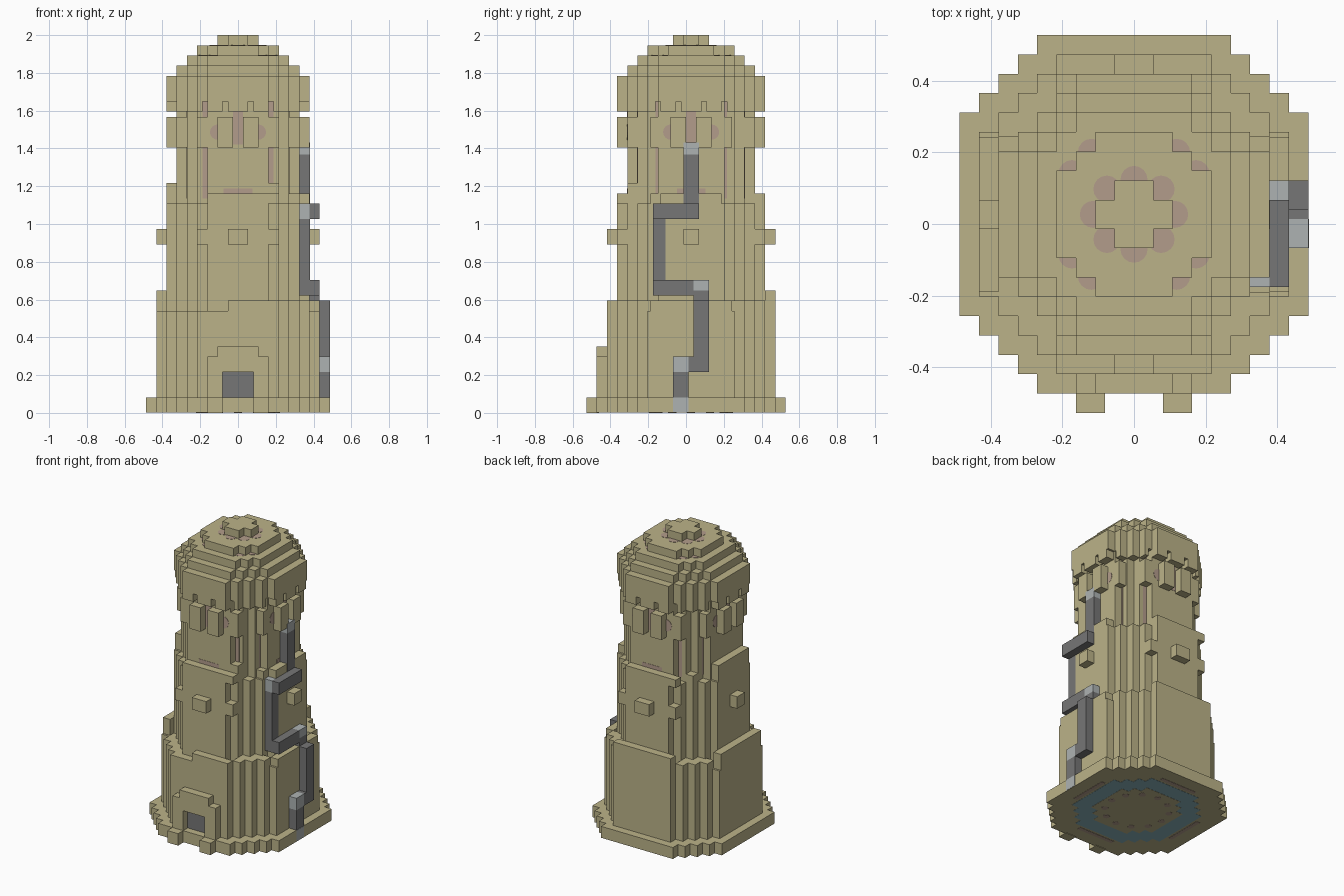
import bpy, bmesh, math
from mathutils import Matrix, Vector

cube = bpy.data.objects.get("Cube")
if cube:
    bpy.data.objects.remove(cube, do_unlink=True)

U = 2 / 37      # block size
CY = 0.5        # tower axis offset in y, in blocks


def material(name, rgb):
    m = bpy.data.materials.new(name)
    m.use_nodes = True
    m.diffuse_color = (*rgb, 1)
    m.node_tree.nodes["Principled BSDF"].inputs["Base Color"].default_value = (*rgb, 1)
    return m


STONE = material("sandstone", (0.50, 0.45, 0.25))
STAIN = material("pink stain", (0.45, 0.335, 0.26))
DARK = material("dark grey metal", (0.18, 0.18, 0.18))
LIGHT = material("light grey metal", (0.42, 0.45, 0.45))
TEAL = material("pale teal", (0.25, 0.43, 0.48))


def finish(name, bm, mat):
    bmesh.ops.scale(bm, vec=(U, U, U), verts=bm.verts)
    bmesh.ops.recalc_face_normals(bm, faces=bm.faces)
    me = bpy.data.meshes.new(name)
    bm.to_mesh(me)
    bm.free()
    me.materials.append(mat)
    ob = bpy.data.objects.new(name, me)
    bpy.context.collection.objects.link(ob)
    return ob


def boxes(name, mat, items):
    """Boxes given as (x0, x1, y0, y1, z0, z1) in blocks."""
    bm = bmesh.new()
    for x0, x1, y0, y1, z0, z1 in items:
        m = Matrix.Translation(((x0 + x1) / 2, (y0 + y1) / 2, (z0 + z1) / 2))
        m = m @ Matrix.Diagonal((abs(x1 - x0), abs(y1 - y0), z1 - z0, 1))
        bmesh.ops.create_cube(bm, size=1, matrix=m)
    return finish(name, bm, mat)


def on_side(side, a0, a1, d0, d1, z0, z1):
    """Box on one wall: a runs along the wall, d is distance from the axis."""
    if side == "front":
        return (a0, a1, CY - d1 - .25, CY - d0 - .25, z0, z1)
    if side == "back":
        return (a0, a1, CY + d0 + .25, CY + d1 + .25, z0, z1)
    if side == "right":
        return (d0, d1, CY + a0, CY + a1, z0, z1)
    return (-d1, -d0, CY + a0, CY + a1, z0, z1)


SIDES = ("front", "back", "left", "right")


def stepped(name, mat, half, flat, z0, z1):
    """Octagon with staircase corners, extruded upwards."""
    q = []
    n = int(half - flat)
    for k in range(n + 1):
        q.append((half - k, flat + k + .25))
        if k < n:
            q.append((half - k - 1, flat + k + .25))
    ring = q + [(-x, y) for x, y in reversed(q)]
    ring += [(-x, -y) for x, y in q] + [(x, -y) for x, y in reversed(q)]
    bm = bmesh.new()
    face = bm.faces.new([bm.verts.new((x, y + CY, z0)) for x, y in ring])
    top = bmesh.ops.extrude_face_region(bm, geom=[face])["geom"]
    bmesh.ops.translate(bm, vec=(0, 0, z1 - z0),
                        verts=[v for v in top if isinstance(v, bmesh.types.BMVert)])
    return finish(name, bm, mat)


def discs(name, mat, items, r):
    """Thin round spots given as (centre, normal)."""
    bm = bmesh.new()
    for c, n in items:
        rot = Vector(n).to_track_quat("Z", "Y").to_matrix().to_4x4()
        bmesh.ops.create_cone(bm, cap_ends=True, segments=16, radius1=r, radius2=r,
                              depth=.06, matrix=Matrix.Translation(c) @ rot)
    return finish(name, bm, mat)


# Tower body, from the ground slab up to the neck
stepped("ground_slab", STONE, 9, 5, .06, 1.5)
stepped("lower_body", STONE, 8, 4, 1.5, 10)
stepped("middle_body", STONE, 7, 3, 10, 20.5)
stepped("neck", STONE, 6, 3, 20.5, 33)

# Uneven upper edges of the lower body
boxes("lower_rim", STONE, [
    on_side("left", -4, 4, 7, 8, 10, 12),
    on_side("back", -4, 4, 7, 8, 10, 12),
    on_side("right", -4, 4, 7, 8, 10, 11),
    on_side("front", -1, 4, 7, 8, 10, 11)]
    + [(sx * 4, sx * (4 + k), CY + sy * 4, CY + sy * (7.25 - k + 1), 10, 11)
       for sx in (-1, 1) for sy in (-1, 1) for k in (1, 2, 3) if (sx, sy) != (-1, -1)])

# Uneven upper edges of the middle body
boxes("middle_rim", STONE, [
    on_side("front", -3, 4, 6, 7, 20.5, 21.5),
    on_side("back", -4, 3, 6, 7, 20.5, 21.5),
    on_side("right", -3, 3, 6, 7, 20.5, 21.5),
    on_side("left", -3, 3, 6, 7, 20.5, 22.5),
    (4, 6, -3.5, -2.5, 20.5, 21.5), (3, 4, -5.75, -4.5, 20.5, 22.5),
    (-5, -3, 4, 5.75, 20.5, 21.5)])

# Stone studs around the middle, on the walls and in the corner steps
studs = [on_side(s, -w, w, 6.5, 8, 16.5, 18)
         for s, w in zip(SIDES, (1, 1, .75, .75))]
studs += [on_side(s, a, a + 1, 5.5, 7, 16.5, 18) for s in ("front", "back") for a in (-4, 3)]
boxes("studs", STONE, studs)

# Corbels below the crown
corbels = [on_side(s, a, b, 5.5, 7, 26, 29)
           for s in SIDES for a, b in ((-2, -.5), (.5, 2))]
corbels += [on_side(s, a, a + 1, 4.5, 6, 26, 29) for s in SIDES for a in (-4, 3)]
boxes("corbels", STONE, corbels)

# Crown with small slots along its lower edge
crown = stepped("crown", STONE, 7, 3, 29.5, 33)
slots = [(-3.5, -3), (-1.5, -1), (1, 1.5), (3, 3.5)]
cutters = [
    boxes("slot_cutter_y", STONE, [(a, b, -12, 12, 29, 30.5) for a, b in slots]),
    boxes("slot_cutter_x", STONE, [(-12, 12, a + CY, b + CY, 29, 30.5) for a, b in slots])]
for c in cutters:
    mod = crown.modifiers.new("slots", "BOOLEAN")
    mod.operation = "DIFFERENCE"
    mod.solver = "EXACT"
    mod.object = c
    c.hide_render = True
    c.hide_viewport = True

# Stepped dome
stepped("dome_step_1", STONE, 6, 3, 33, 34)
stepped("dome_step_2", STONE, 5, 3, 34, 35)
stepped("dome_step_3", STONE, 4, 2, 35, 36)
boxes("dome_cap", STONE, [(-2, 2, -.25, 1.25, 36, 37), (-1, 1, -1.25, 2.25, 36, 37)])

# Doorway with arch and two threshold blocks
boxes("door_arch", STONE, [
    (-3, -1.5, -8.75, -7.5, 1.5, 5.5), (1.5, 3, -8.75, -7.5, 1.5, 5.5),
    (-1.5, 1.5, -8.75, -7.5, 4, 5.5), (-2, 2, -8.75, -7.5, 5.5, 6.5)])
boxes("door", DARK, [(-1.5, 1.5, -7.85, -7.7, 1.5, 4)])
boxes("threshold_blocks", STONE, [(-3, -1.5, -9.75, -8.5, 0, 1.5), (1.5, 3, -9.75, -8.5, 0, 1.5)])

# Drain pipe zigzagging up the right wall
boxes("pipe", DARK, [
    (8, 9, -1.25, .25, 1.5, 4), (8, 9, .25, 2.25, 4, 5.5), (8, 9, .75, 2.25, 5.5, 11),
    (7, 8, -3.25, .75, 11.5, 13), (7, 8, .75, 2.25, 11, 12),
    (6, 7.03, -3.25, -2, 11.5, 19), (7, 8, -3.25, 1.25, 19, 20.5),
    (6, 7.03, -.25, 1.25, 20.5, 25.3)])
boxes("pipe_joints", LIGHT, [
    (8, 9, -1.25, .25, 4, 5.5), (8.95, 9.03, -1.25, .25, .1, 1.5),
    (7, 8, .75, 2.25, 12, 13), (6, 7, -3.25, -2.25, 19, 20.5),
    (6, 7.03, -.25, 1.25, 25.3, 26.5)])

# Stains on the neck: streaks in the corner steps and patches by the corbels
streaks = []
for s in SIDES:
    streaks += [on_side(s, a, a + .5, 4.95, 5.04, 21, 30.5) for a in (-3.5, 3)]
    streaks.append(on_side(s, -.5, .5, 5.95, 6.03, 26.3, 30.3))
    streaks.append(on_side(s, -1.4, 1.4, 5.95, 6.03, 21.3, 22))
boxes("neck_streaks", STAIN, streaks)
spots = []
for a in (-2, 2):
    spots += [((a, CY - 6.25, 27.5), (0, -1, 0)), ((a, CY + 6.25, 27.5), (0, 1, 0)),
              ((6, CY + a, 27.5), (1, 0, 0)), ((-6, CY + a, 27.5), (-1, 0, 0))]
discs("neck_spots", STAIN, spots, .75)

# Stains around the steps of the dome
up = (0, 0, 1)
low = [(sx * x, CY + sy * y, 35) for sx in (-1, 1) for sy in (-1, 1)
       for x, y in ((2.2, 3.2), (3.2, 2.1))]
high = [(sx * 1.4, CY + sy * 1.3, 36) for sx in (-1, 1) for sy in (-1, 1)]
high += [(0, CY - 1.8, 36), (0, CY + 1.8, 36), (-2.1, CY, 36), (2.1, CY, 36)]
discs("dome_spots", STAIN, [(c, up) for c in low + high], .7)

# Underside inlay: teal band with stain marks
stepped("underside_band", TEAL, 6.5, 3.5, .04, .1)
stepped("underside_centre", STONE, 4.5, 2.5, .02, .1)
marks = [((3.7 * math.cos(t * math.pi / 6), CY + 3.7 * math.sin(t * math.pi / 6), .03), up)
         for t in range(12)]
discs("underside_marks", STAIN, marks, .4)
boxes("underside_dashes", STAIN, [on_side(s, -2.5, 2.5, 6.8, 7.3, 0.03, .1) for s in SIDES])
